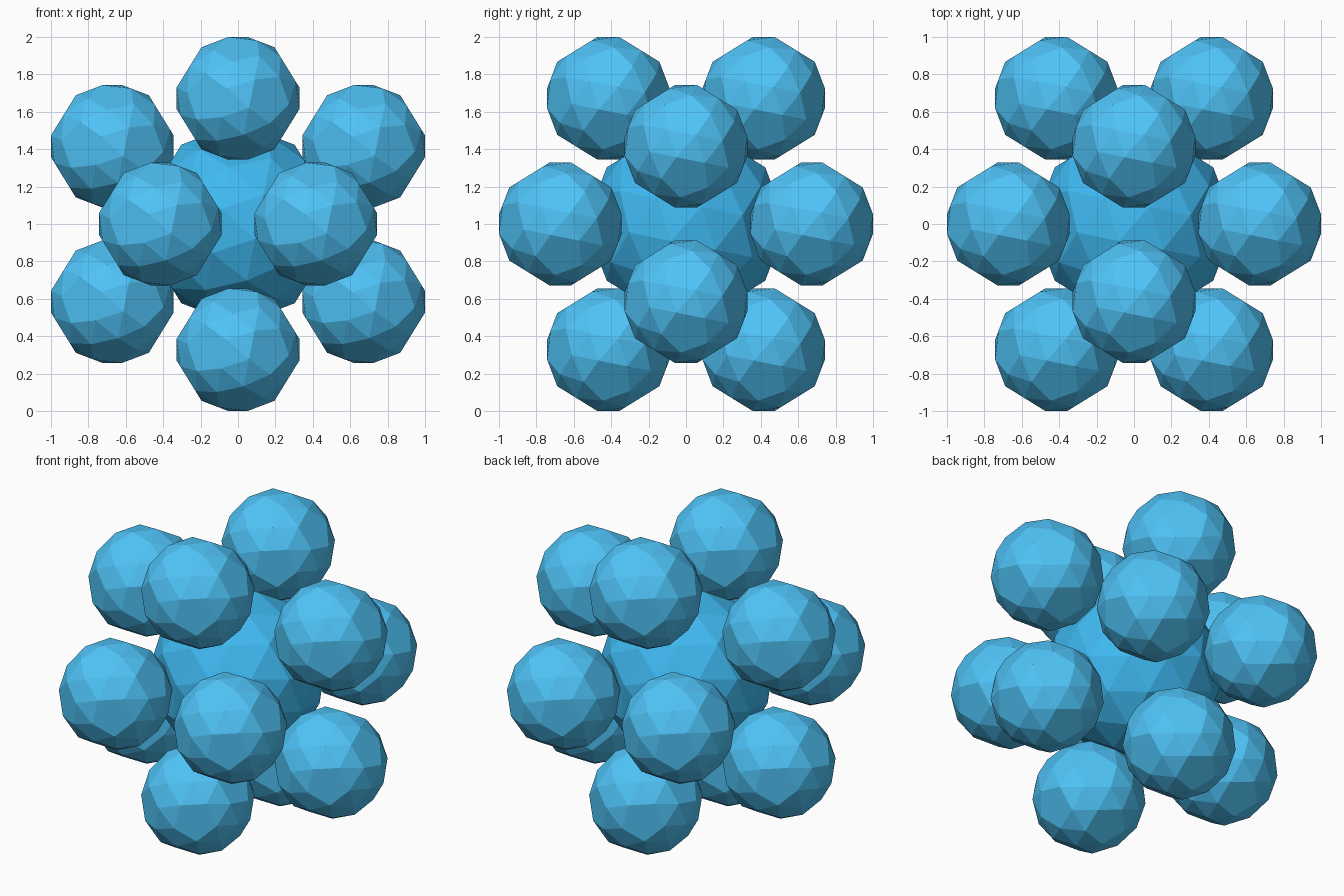
import bpy, bmesh, math
from mathutils import Vector, Matrix

if "Cube" in bpy.data.objects:
    bpy.data.objects.remove(bpy.data.objects["Cube"])

PHI = (1 + 5 ** 0.5) / 2
XI = 1.7155615
A = XI - 1 / XI
B = XI * PHI + PHI ** 2 + PHI / XI


def orbit(seed):
    """All images of a point under the icosahedral rotations."""
    gens = [Matrix.Rotation(math.radians(72), 3, Vector((0, 1, PHI)).normalized()),
            Matrix.Rotation(math.radians(120), 3, Vector((1, 1, 1)).normalized())]
    pts = [Vector(seed).normalized()]
    for p in pts:
        for g in gens:
            q = g @ p
            if all((q - r).length > 1e-3 for r in pts):
                pts.append(q)
    return pts


def material(name, color):
    m = bpy.data.materials.new(name)
    m.diffuse_color = (*color, 1)
    m.use_nodes = True
    m.node_tree.nodes["Principled BSDF"].inputs["Base Color"].default_value = m.diffuse_color
    return m


# Shared faceted ball: snub dodecahedron with flat pentagons and triangles
bm = bmesh.new()
for p in orbit((1, A, B)):
    bm.verts.new(p)
bmesh.ops.convex_hull(bm, input=bm.verts[:])
bmesh.ops.dissolve_limit(bm, angle_limit=math.radians(2),
                         verts=bm.verts[:], edges=bm.edges[:])
bmesh.ops.recalc_face_normals(bm, faces=bm.faces[:])


def ball(name, centre, radius, mat):
    b = bm.copy()
    bmesh.ops.scale(b, vec=(radius,) * 3, verts=b.verts[:])
    me = bpy.data.meshes.new(name)
    b.to_mesh(me)
    b.free()
    me.materials.append(mat)
    ob = bpy.data.objects.new(name, me)
    ob.location = centre
    bpy.context.collection.objects.link(ob)


outer_blue = material("outer_blue", (0.078, 0.546, 0.93))
core_blue = material("core_blue", (0.05, 0.49, 0.89))

# Core, then one touching ball on each of its twelve pentagons
CENTRE = Vector((0, 0, 1))
ball("core_ball", CENTRE, 0.523, core_blue)
for i, d in enumerate(orbit((0, 1, PHI))):
    ball(f"outer_ball_{i + 1}", CENTRE + d * 0.790, 0.337, outer_blue)
bm.free()
